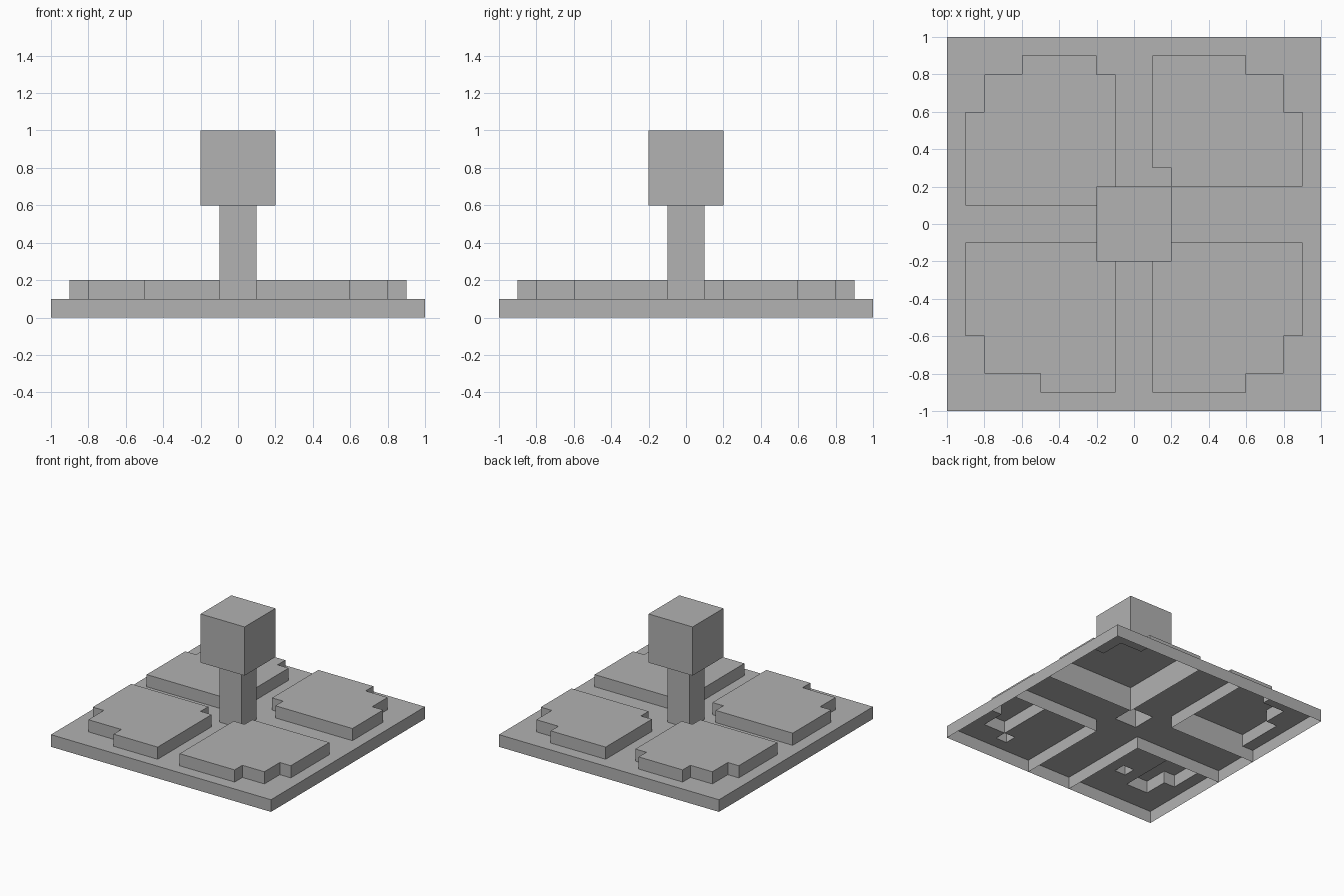
import bpy
import bmesh
import math

cube = bpy.data.objects.get("Cube")
if cube:
    bpy.data.objects.remove(cube)

UNIT = 0.1  # everything sits on a grid of this size

stone = bpy.data.materials.new("light_grey")
stone.use_nodes = True
grey = (0.445, 0.445, 0.445, 1)
stone.diffuse_color = grey
stone.node_tree.nodes["Principled BSDF"].inputs["Base Color"].default_value = grey


def rect(x0, x1, y0, y1):
    """Grid cells covered by a rectangle."""
    return {(x, y) for x in range(x0, x1) for y in range(y0, y1)}


def border(cells):
    """Outline edges of a set of cells, counter-clockwise."""
    edges = []
    for x, y in cells:
        ring = [(x, y), (x + 1, y), (x + 1, y + 1), (x, y + 1)]
        sides = [(x, y - 1), (x + 1, y), (x, y + 1), (x - 1, y)]
        for i, side in enumerate(sides):
            if side not in cells:
                edges.append((ring[i], ring[(i + 1) % 4]))
    return edges


def shell(name, walls, layers):
    """Open shell from walls (edges, low, high) and layers (cells, height, faces up)."""
    bm = bmesh.new()

    def quad(points):
        bm.faces.new([bm.verts.new([c * UNIT for c in p]) for p in points])

    for edges, low, high in walls:
        for a, b in {frozenset(e): e for e in edges}.values():
            quad([(*a, low), (*b, low), (*b, high), (*a, high)])
    for cells, z, up in layers:
        for x, y in cells:
            ring = [(x, y, z), (x + 1, y, z), (x + 1, y + 1, z), (x, y + 1, z)]
            quad(ring if up else ring[::-1])
    bmesh.ops.remove_doubles(bm, verts=bm.verts, dist=0.001)
    bmesh.ops.dissolve_limit(bm, angle_limit=math.radians(1),
                             verts=bm.verts, edges=bm.edges)
    mesh = bpy.data.meshes.new(name)
    bm.to_mesh(mesh)
    bm.free()
    mesh.materials.append(stone)
    obj = bpy.data.objects.new(name, mesh)
    bpy.context.collection.objects.link(obj)


# Footprints of the four raised slabs, with stepped outer corners
center = rect(-2, 2, -2, 2)
slabs = {
    "back_right_slab": rect(-9, -1, 1, 6) | rect(-8, -1, 6, 8) | rect(-6, -2, 8, 9),
    "back_left_slab": rect(1, 9, 2, 6) | rect(1, 8, 6, 8) | rect(1, 6, 8, 9),
    "front_right_slab": rect(-9, -1, -6, -1) | rect(-8, -1, -8, -6) | rect(-5, -1, -9, -8),
    "front_left_slab": rect(1, 9, -6, -1) | rect(1, 8, -8, -6) | rect(1, 6, -9, -8),
}
slabs["back_left_slab"] -= {(1, 2)}

# Areas of each slab that are hollow from underneath
hollows = {
    "back_right_slab": rect(-9, -2, 2, 9),
    "back_left_slab": rect(2, 9, 2, 9),
    "front_right_slab": rect(-9, -6, -9, -2) | {(-5, -7)},
    "front_left_slab": rect(6, 9, -9, -2) | {(5, -9)},
}

pillar = rect(-1, 1, -1, 1)
openings = set(pillar)
for name, cells in slabs.items():
    cells -= center
    hollow = cells & hollows[name]
    openings |= hollow
    shell(name, [(border(cells) + border(hollow), 1, 2)], [(cells, 2, True)])

# Base tray, open below, with thin ribs along a cross
plate = rect(-10, 10, -10, 10)
cross = rect(-10, 10, -2, 2) | rect(-2, 2, -10, 10)
shell("base", [(border(plate) + border(cross), 0, 1)], [(plate - openings, 1, True)])

# Hollow post and the block on top of it
shell("pillar", [(border(pillar), 1, 6)], [])
shell("head_block", [(border(center), 6, 10)],
      [(center, 10, True), (center - pillar, 6, False)])
